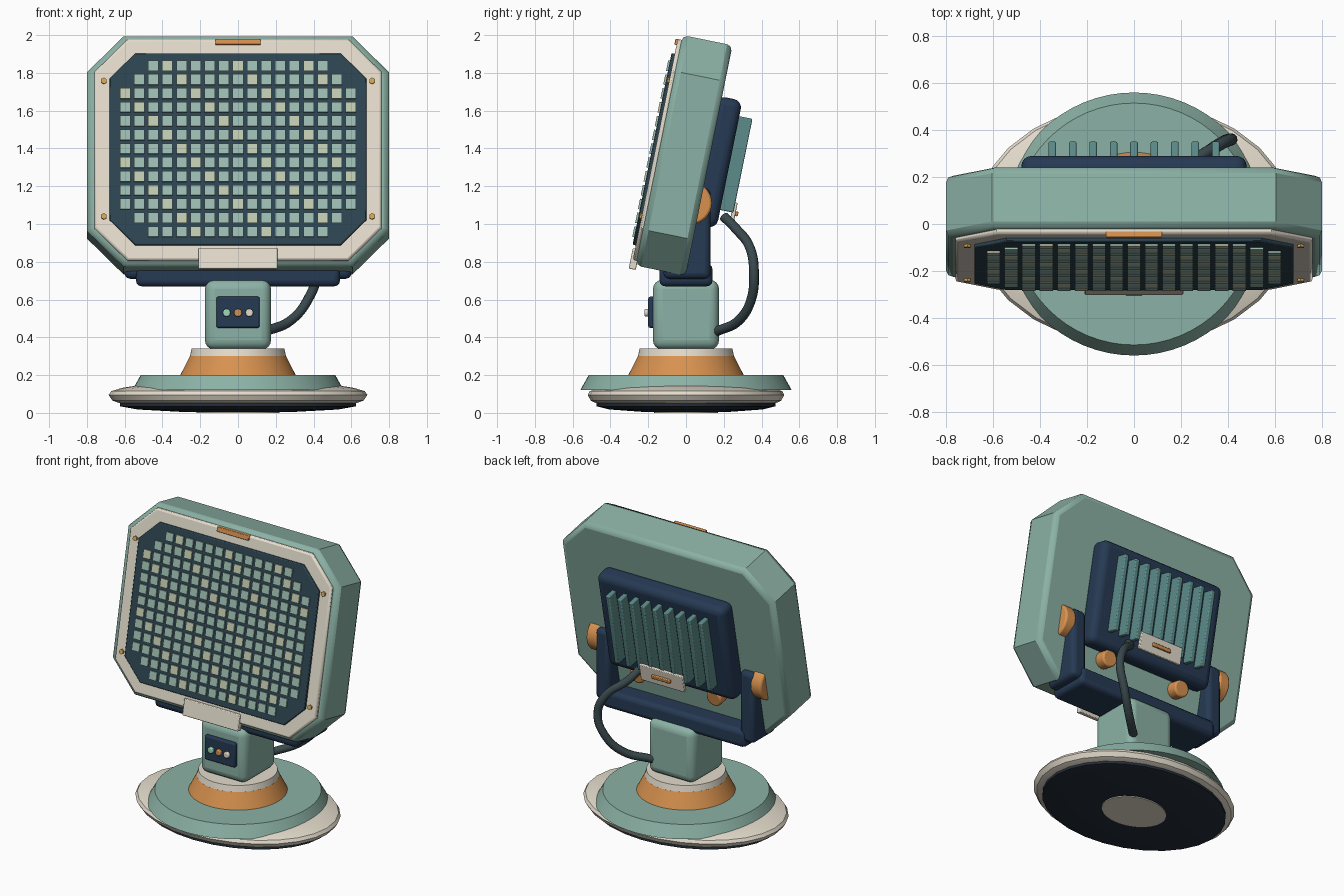
import bpy, bmesh, math
from mathutils import Matrix, Vector

if "Cube" in bpy.data.objects:
    bpy.data.objects.remove(bpy.data.objects["Cube"])

# tilted frame of the radar face: local x right, y backwards, z up the panel
TILT = Matrix.Translation((0, -0.01, 1.363)) @ Matrix.Rotation(math.radians(-11.5), 4, 'X')
FLAT = Matrix.Identity(4)

def material(name, r, g, b):
    m = bpy.data.materials.new(name)
    m.diffuse_color = [(c / 255) ** 2.2 for c in (r, g, b)] + [1]
    m.use_nodes = True
    m.node_tree.nodes["Principled BSDF"].inputs["Base Color"].default_value = m.diffuse_color
    return m

TEAL = material("teal", 138, 176, 164)
FIN = material("fin_teal", 92, 138, 136)
NAVY = material("navy", 42, 60, 84)
CREAM = material("cream", 228, 220, 204)
ORANGE = material("orange", 214, 144, 80)
DARK = material("dark_slate", 48, 70, 82)
RUBBER = material("rubber", 60, 74, 78)
SOLE = material("sole", 40, 48, 58)
TILE = material("tile", 156, 188, 176)
TILE_LIT = material("tile_lit", 192, 202, 174)
GOLD = material("gold", 206, 164, 84)
MINT = material("mint", 160, 214, 180)

def finish(name, bm, mat, frame=FLAT, bevel=0, segs=2, smooth=True):
    bmesh.ops.recalc_face_normals(bm, faces=bm.faces[:])
    me = bpy.data.meshes.new(name)
    bm.to_mesh(me)
    bm.free()
    me.transform(frame)
    me.materials.append(mat)
    ob = bpy.data.objects.new(name, me)
    bpy.context.collection.objects.link(ob)
    if bevel:
        mod = ob.modifiers.new("bevel", 'BEVEL')
        mod.width, mod.segments = bevel, segs
        mod.limit_method, mod.angle_limit = 'ANGLE', math.radians(50)
    if smooth:
        bpy.context.view_layer.objects.active = ob
        bpy.ops.object.select_all(action='DESELECT')
        ob.select_set(True)
        bpy.ops.object.shade_smooth_by_angle(angle=math.radians(35))
    return ob

def add_box(bm, lo, hi):
    lo, hi = Vector(lo), Vector(hi)
    bmesh.ops.create_cube(bm, size=1, matrix=Matrix.Translation((lo + hi) / 2) @ Matrix.Diagonal((*(hi - lo), 1)))

def box(name, lo, hi, mat, frame=FLAT, bevel=0.0, segs=2):
    bm = bmesh.new()
    add_box(bm, lo, hi)
    return finish(name, bm, mat, frame, bevel, segs)

def octagon(name, w, h, c, y0, y1, mat, bevel):
    """Plate with cut corners, half sizes w and h, from depth y0 to y1."""
    bm = bmesh.new()
    quarter = [(w, h - c), (w - c, h)]
    pts = quarter + [(-x, z) for x, z in quarter[::-1]]
    pts += [(-x, -z) for x, z in pts]
    f = bm.faces.new([bm.verts.new((x, y0, z)) for x, z in pts])
    r = bmesh.ops.extrude_face_region(bm, geom=[f])
    bmesh.ops.translate(bm, vec=(0, y1 - y0, 0), verts=[v for v in r['geom'] if isinstance(v, bmesh.types.BMVert)])
    return finish(name, bm, mat, TILT, bevel)

def cyl(name, pos, axis, r, depth, mat, frame=FLAT, n=24, bevel=0.0):
    bm = bmesh.new()
    rot = Vector((0, 0, 1)).rotation_difference(Vector(axis)).to_matrix().to_4x4()
    bmesh.ops.create_cone(bm, cap_ends=True, segments=n, radius1=r, radius2=r, depth=depth,
                          matrix=Matrix.Translation(pos) @ rot)
    return finish(name, bm, mat, frame, bevel)

def lathe(name, profile, mat, n=64, sx=1.0, sy=1.0):
    """Closed solid of rings (radius, z), optionally oval."""
    bm = bmesh.new()
    rings = [[bm.verts.new((r * sx * math.cos(2 * math.pi * i / n), r * sy * math.sin(2 * math.pi * i / n), z))
              for i in range(n)] for r, z in profile]
    for a, b in zip(rings, rings[1:]):
        for i in range(n):
            j = (i + 1) % n
            bm.faces.new((a[i], a[j], b[j], b[i]))
    bm.faces.new(rings[0])
    bm.faces.new(rings[-1])
    return finish(name, bm, mat)

# base
lathe("base_foot_pad", [(1, 0), (1, 0.02)], CREAM, 28, 0.22, 0.17)
lathe("base_sole", [(0.5, 0.006), (0.85, 0.018), (1, 0.035), (1, 0.06)], SOLE, 28, 0.625, 0.475)
lathe("base_oval_rim", [(0.9, 0.048), (0.97, 0.065), (1, 0.095), (0.98, 0.115), (0.9, 0.132), (0.78, 0.145)],
      CREAM, 28, 0.685, 0.52)
lathe("base_disc", [(0.56, 0.12), (0.515, 0.2)], TEAL)
lathe("base_cone", [(0.308, 0.195), (0.255, 0.3)], ORANGE)
lathe("base_collar", [(0.255, 0.298), (0.245, 0.34)], CREAM)

# neck and control plate
box("neck", (-0.175, -0.175, 0.335), (0.175, 0.175, 0.705), TEAL, bevel=0.05, segs=4)
box("control_plate", (-0.115, -0.2, 0.45), (0.115, -0.16, 0.615), NAVY, bevel=0.01)
for x, m in ((-0.06, MINT), (0, ORANGE), (0.06, CREAM)):
    cyl("control_button", (x, -0.204, 0.53), (0, 1, 0), 0.021, 0.03, m, n=16, bevel=0.006)

# yoke with pivot knobs
box("yoke_bar", (-0.54, -0.14, 0.67), (0.54, 0.14, 0.79), NAVY, bevel=0.03, segs=3)
for s in (-1, 1):
    xs = sorted((s * 0.49, s * 0.6))
    box("yoke_arm", (xs[0], -0.12, 0.71), (xs[1], 0.13, 1.19), NAVY, bevel=0.03, segs=3)
    cyl("pivot_knob", (s * 0.62, 0.025, 1.11), (1, 0, 0), 0.112, 0.08, ORANGE, n=32, bevel=0.012)
    cyl("rear_stop", (s * 0.29, 0.16, -0.39), (0, 1, 0), 0.055, 0.1, ORANGE, TILT, bevel=0.01)

# panel housing, bezel and dark face
octagon("panel_housing", 0.8, 0.6225, 0.195, -0.135, 0.135, TEAL, 0.03)
octagon("panel_bezel", 0.76, 0.597, 0.175, -0.156, -0.12, CREAM, 0.012)
octagon("panel_face", 0.68, 0.518, 0.137, -0.173, -0.14, DARK, 0.006)

# array tiles with cut corners
PITCH, HALF = 0.0747, 0.028
for name, lit, mat in (("array_tiles", False, TILE), ("array_tiles_lit", True, TILE_LIT)):
    bm = bmesh.new()
    for r in range(13):
        for c in range(17):
            if min(c, 16 - c) + min(r, 12 - r) < 2 or ((c - r) % 5 == 3) != lit:
                continue
            x, z = (c - 8) * PITCH, (6 - r) * PITCH
            add_box(bm, (x - HALF, -0.183, z - HALF), (x + HALF, -0.168, z + HALF))
    finish(name, bm, mat, TILT, smooth=False)

# bezel trim
box("top_marker", (-0.12, -0.168, 0.565), (0.12, -0.14, 0.597), ORANGE, TILT, 0.004)
box("blank_name_plate", (-0.21, -0.168, -0.645), (0.21, -0.13, -0.535), CREAM, TILT, 0.005)
for x in (-0.71, 0.71):
    for z in (-0.362, 0.37):
        cyl("bezel_screw", (x, -0.158, z), (0, 1, 0), 0.017, 0.018, GOLD, TILT, n=6)

# rear electronics box, cooling fins and label
box("rear_box", (-0.48, 0.11, -0.345), (0.48, 0.245, 0.345), NAVY, TILT, 0.045, 4)
for i in range(9):
    x = (i - 4) * 0.087
    box("cooling_fin", (x - 0.016, 0.23, -0.245), (x + 0.016, 0.316, 0.262), FIN, TILT, 0.006)
box("rear_label", (-0.165, 0.306, -0.305), (0.165, 0.328, -0.19), CREAM, TILT, 0.004)
box("rear_label_strip", (-0.07, 0.322, -0.26), (0.07, 0.342, -0.235), ORANGE, TILT, 0.004)

# cable from rear box to neck
cu = bpy.data.curves.new("cable", 'CURVE')
cu.dimensions = '3D'
cu.bevel_depth, cu.bevel_resolution, cu.resolution_u = 0.026, 3, 8
cu.use_fill_caps = True
pts = [(0.21, 0.2, 1.04), (0.25, 0.26, 0.98), (0.37, 0.34, 0.87), (0.415, 0.36, 0.74),
       (0.37, 0.345, 0.6), (0.28, 0.28, 0.49), (0.14, 0.16, 0.43)]
sp = cu.splines.new('BEZIER')
sp.bezier_points.add(len(pts) - 1)
for bp, p in zip(sp.bezier_points, pts):
    bp.co = p
    bp.handle_left_type = bp.handle_right_type = 'AUTO'
cu.materials.append(RUBBER)
bpy.context.collection.objects.link(bpy.data.objects.new("cable", cu))
